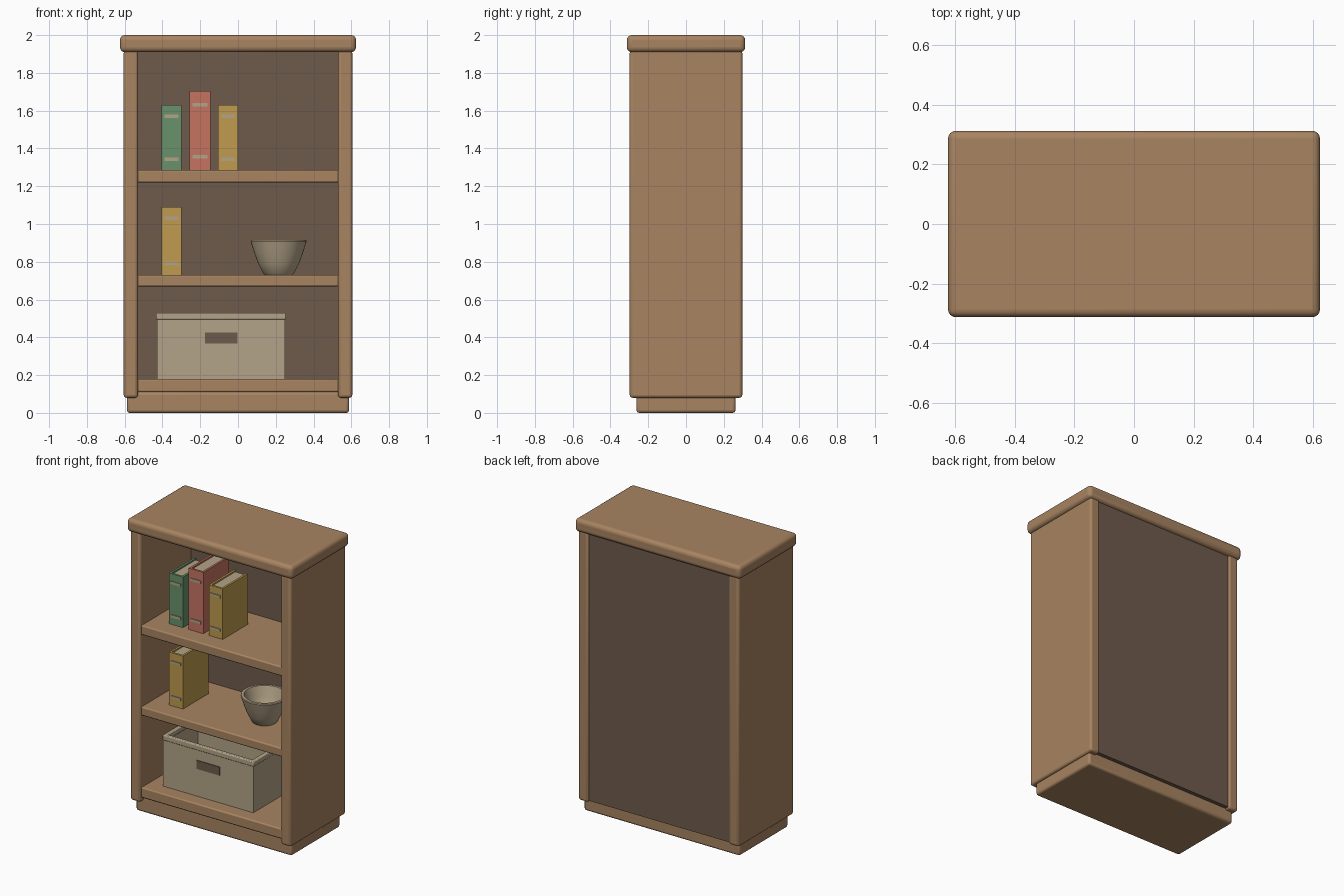
import bpy, bmesh, math

if "Cube" in bpy.data.objects:
    bpy.data.objects.remove(bpy.data.objects["Cube"])


def material(name, r, g, b):
    def lin(c):
        c /= 255
        return c / 12.92 if c <= 0.04045 else ((c + 0.055) / 1.055) ** 2.4
    m = bpy.data.materials.new(name)
    m.diffuse_color = (lin(r), lin(g), lin(b), 1)
    m.use_nodes = True
    m.node_tree.nodes["Principled BSDF"].inputs["Base Color"].default_value = m.diffuse_color
    return m


WOOD = material("oak wood", 168, 132, 97)
DARK = material("dark wood", 111, 91, 76)
CREAM = material("cream", 180, 164, 136)
GREEN = material("green cover", 105, 146, 108)
RED = material("red cover", 198, 115, 97)
YELLOW = material("yellow cover", 191, 155, 78)


def add_object(name, bm, mat, bevel=0, segments=3):
    bmesh.ops.recalc_face_normals(bm, faces=bm.faces)
    mesh = bpy.data.meshes.new(name)
    bm.to_mesh(mesh)
    bm.free()
    mesh.materials.append(mat)
    ob = bpy.data.objects.new(name, mesh)
    bpy.context.collection.objects.link(ob)
    if bevel:
        mod = ob.modifiers.new("rounded edges", 'BEVEL')
        mod.width, mod.segments = bevel, segments
        mod.limit_method = 'ANGLE'
        smooth(ob)
    return ob


def smooth(ob):
    bpy.ops.object.select_all(action='DESELECT')
    ob.select_set(True)
    bpy.context.view_layer.objects.active = ob
    bpy.ops.object.shade_smooth_by_angle(angle=math.radians(35))


def box(name, x, y, z, mat, bevel=0, segments=3):
    """Box from (min, max) ranges."""
    bm = bmesh.new()
    bmesh.ops.create_cube(bm, size=1)
    for v in bm.verts:
        v.co = [r[0] if c < 0 else r[1] for c, r in zip(v.co, (x, y, z))]
    return add_object(name, bm, mat, bevel, segments)


# Cabinet
box("plinth", (-0.588, 0.588), (-0.262, 0.262), (0, 0.11), WOOD, 0.015)
box("top_board", (-0.625, 0.625), (-0.313, 0.313), (1.91, 2), WOOD, 0.026, 4)
for side, x in (("left", (-0.605, -0.53)), ("right", (0.53, 0.605))):
    box(side + "_side", x, (-0.298, 0.298), (0.08, 1.92), WOOD, 0.015)
for label, z in (("bottom", (0.11, 0.18)), ("middle", (0.67, 0.73)),
                 ("upper", (1.22, 1.285))):
    box(label + "_shelf", (-0.535, 0.535), (-0.285, 0.26), z, WOOD, 0.008, 2)
box("back_panel", (-0.535, 0.535), (0.25, 0.288), (0.09, 1.92), DARK)


# Books: U-shaped cover around recessed pages, with two spine bands
def book(name, x0, x1, z0, z1, mat):
    y0, y1, t = -0.165, 0.11, 0.014
    outline = [(x0, y0), (x1, y0), (x1, y1), (x1 - t, y1), (x1 - t, y0 + t),
               (x0 + t, y0 + t), (x0 + t, y1), (x0, y1)]
    bm = bmesh.new()
    face = bm.faces.new([bm.verts.new((px, py, z0)) for px, py in outline])
    up = bmesh.ops.extrude_face_region(bm, geom=[face])["geom"]
    for v in up:
        if isinstance(v, bmesh.types.BMVert):
            v.co.z = z1
    add_object(name + "_cover", bm, mat)
    box(name + "_pages", (x0 + t, x1 - t), (y0 + t, y1 - 0.008),
        (z0 + 0.004, z1 - 0.01), CREAM)
    for label, f in (("lower", 0.17), ("upper", 0.83)):
        zc = z0 + (z1 - z0) * f
        box(f"{name}_{label}_band", (x0 + 0.016, x1 - 0.016),
            (y0 - 0.006, y0 + 0.002), (zc - 0.009, zc + 0.009), CREAM)


book("green_book", -0.405, -0.30, 1.285, 1.63, GREEN)
book("red_book", -0.257, -0.146, 1.285, 1.703, RED)
book("yellow_book", -0.105, 0.0, 1.285, 1.63, YELLOW)
book("lower_yellow_book", -0.405, -0.30, 0.73, 1.091, YELLOW)

# Bowl: spun profile
profile = [(0, 0.73), (0.072, 0.73), (0.082, 0.738), (0.108, 0.79), (0.13, 0.85),
           (0.148, 0.908), (0.145, 0.914), (0.128, 0.914), (0.123, 0.9),
           (0.108, 0.85), (0.086, 0.795), (0.055, 0.762), (0, 0.755)]
bm = bmesh.new()
verts = [bm.verts.new((r, 0, z)) for r, z in profile]
edges = [bm.edges.new(p) for p in zip(verts, verts[1:])]
bmesh.ops.spin(bm, geom=verts + edges, cent=(0, 0, 0), axis=(0, 0, 1),
               angle=math.tau, steps=40)
bmesh.ops.remove_doubles(bm, verts=bm.verts, dist=1e-4)
bmesh.ops.translate(bm, verts=bm.verts, vec=(0.215, -0.02, 0))
smooth(add_object("bowl", bm, CREAM))


# Storage box: open tray with a rim frame and handle slot
def walls(name, x, y, z, t, bevel):
    bm = bmesh.new()
    rings = []
    for inset, h in ((0, z[0]), (0, z[1]), (t, z[1]), (t, z[0])):
        rings.append([bm.verts.new((px, py, h)) for px, py in (
            (x[0] + inset, y[0] + inset), (x[1] - inset, y[0] + inset),
            (x[1] - inset, y[1] - inset), (x[0] + inset, y[1] - inset))])
    for a, b in zip(rings, rings[1:] + rings[:1]):
        for i in range(4):
            j = (i + 1) % 4
            bm.faces.new((a[i], a[j], b[j], b[i]))
    return add_object(name, bm, CREAM, bevel, 2)


bx, by = (-0.43, 0.25), (-0.192, 0.172)
walls("storage_box_walls", bx, by, (0.18, 0.50), 0.02, 0)
box("storage_box_floor", (bx[0] + 0.01, bx[1] - 0.01),
    (by[0] + 0.01, by[1] - 0.01), (0.181, 0.2), CREAM)
walls("storage_box_rim", (bx[0] - 0.004, bx[1] + 0.004),
      (by[0] - 0.004, by[1] + 0.004), (0.494, 0.53), 0.028, 0.006)
box("handle_slot", (-0.176, -0.002), (by[0] - 0.005, by[0] + 0.002),
    (0.368, 0.426), DARK)
